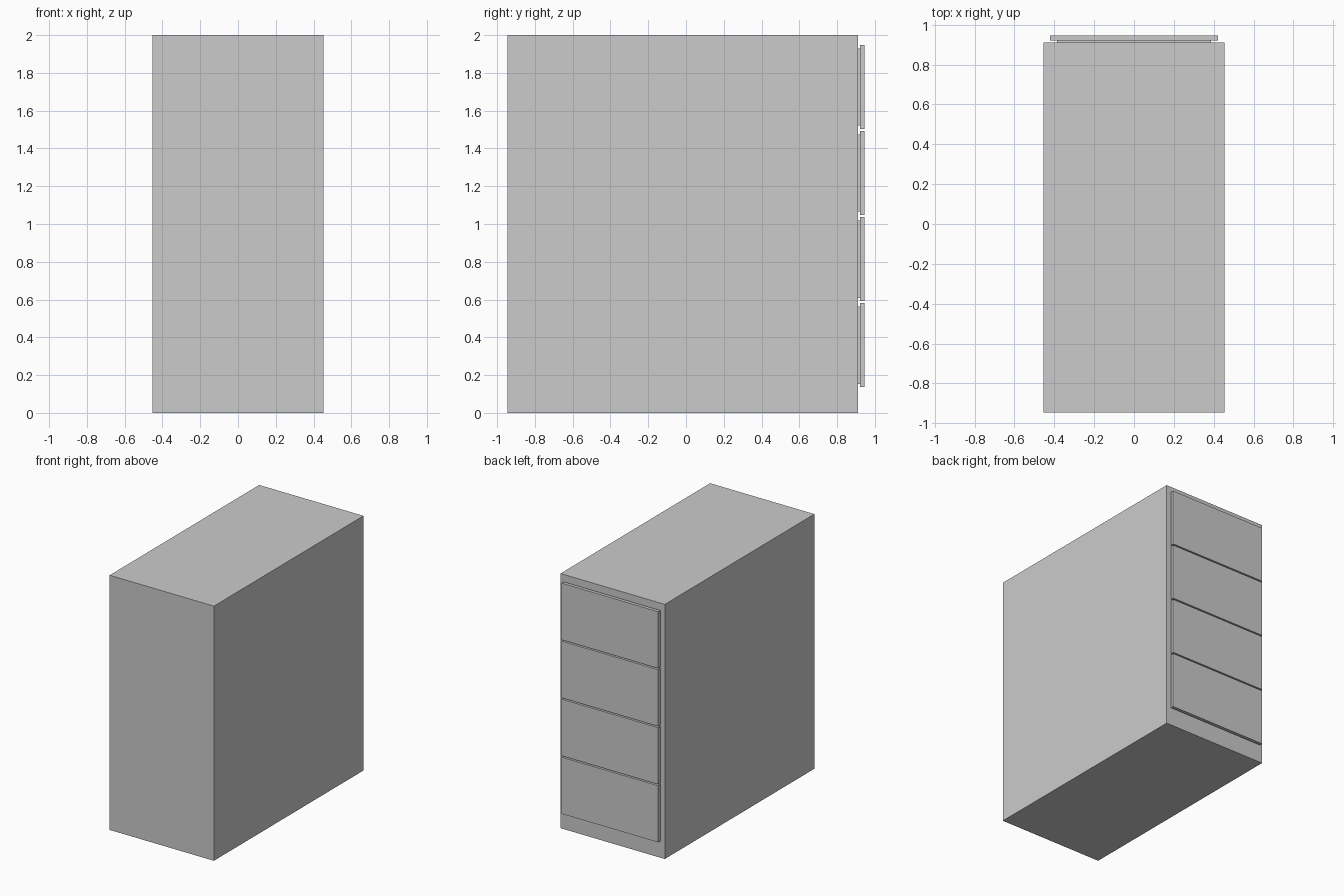
import bpy

if "Cube" in bpy.data.objects:
    bpy.data.objects.remove(bpy.data.objects["Cube"])


def box(name, x, y, z):
    """Axis-aligned box from (min, max) ranges."""
    bpy.ops.mesh.primitive_cube_add(size=1, location=[(a + b) / 2 for a, b in (x, y, z)])
    ob = bpy.context.object
    ob.name = name
    ob.scale = [b - a for a, b in (x, y, z)]
    bpy.ops.object.transform_apply(location=False, rotation=False, scale=True)
    return ob


# cabinet body
box("cabinet_body", (-0.453, 0.453), (-0.946, 0.910), (0, 2))

# four drawers on the +y side: front panel standing off on a smaller spacer
PITCH, HEIGHT, BOTTOM, INSET = 0.4555, 0.445, 0.136, 0.018
for i in range(4):
    z0 = BOTTOM + i * PITCH
    z1 = z0 + HEIGHT
    box(f"drawer_spacer_{i + 1}", (-0.387, 0.387), (0.905, 0.922), (z0 + INSET, z1 - INSET))
    box(f"drawer_front_{i + 1}", (-0.421, 0.421), (0.920, 0.946), (z0, z1))
